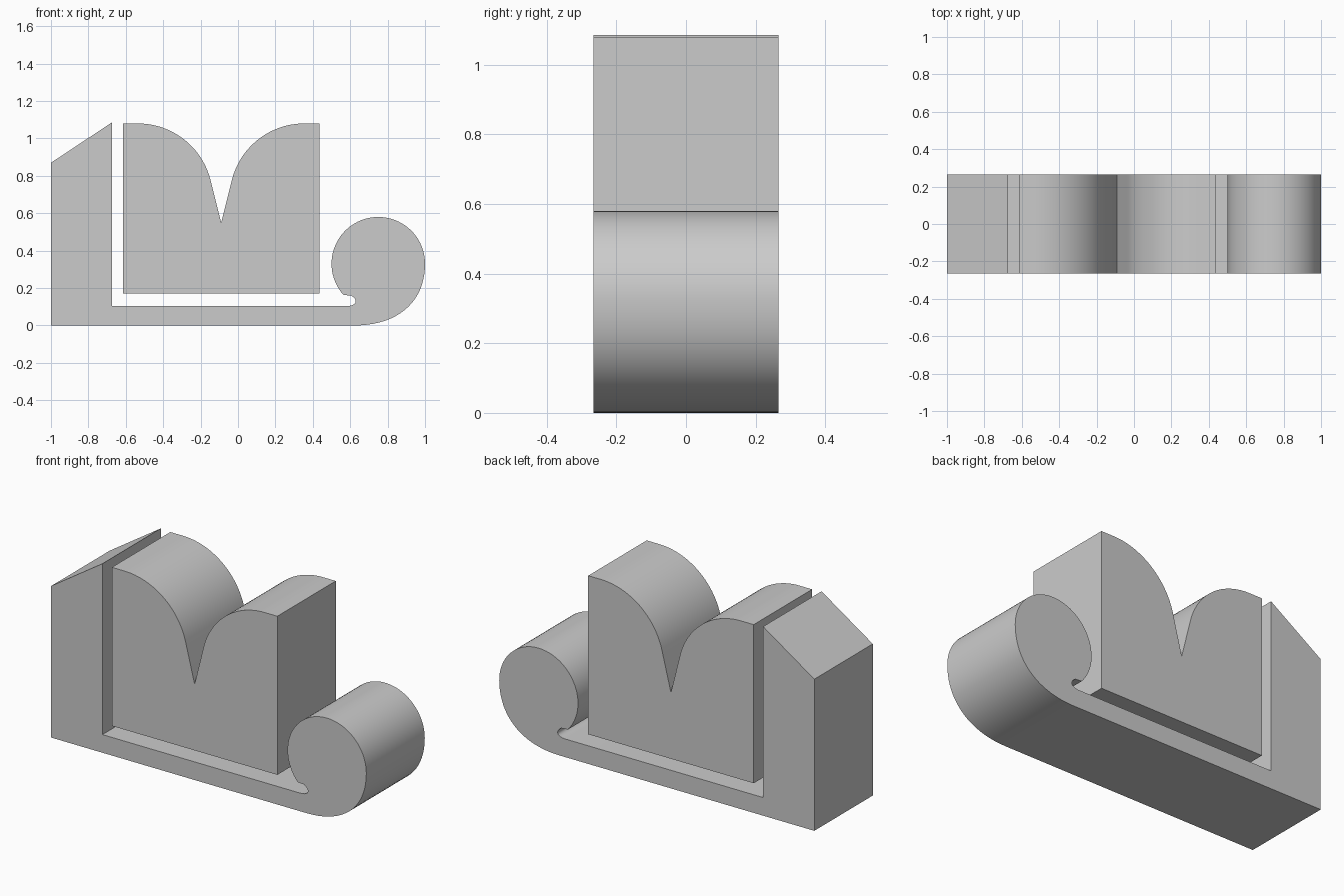
import bpy
import bmesh
from math import cos, sin, radians
from mathutils import Vector
from mathutils.geometry import interpolate_bezier

cube = bpy.data.objects.get("Cube")
if cube:
    bpy.data.objects.remove(cube, do_unlink=True)

DEPTH = 0.53

grey = bpy.data.materials.new("plain grey")
grey.use_nodes = True
grey.diffuse_color = (0.6, 0.6, 0.6, 1)
grey.node_tree.nodes["Principled BSDF"].inputs["Base Color"].default_value = (0.6, 0.6, 0.6, 1)


def arc(cx, cz, r, start, end, steps):
    """Points on a circle from start to end, in degrees."""
    angles = [radians(start + (end - start) * i / steps) for i in range(steps + 1)]
    return [(cx + r * cos(a), cz + r * sin(a)) for a in angles]


def bezier(a, b, c, d, steps):
    pts = interpolate_bezier(*[Vector((x, z, 0)) for x, z in (a, b, c, d)], steps)
    return [(p.x, p.y) for p in pts]


def extrude_profile(name, profile):
    """Front outline pushed through the full depth."""
    bm = bmesh.new()
    face = bm.faces.new([bm.verts.new((x, -DEPTH / 2, z)) for x, z in profile])
    moved = bmesh.ops.extrude_face_region(bm, geom=[face])["geom"]
    verts = [v for v in moved if isinstance(v, bmesh.types.BMVert)]
    bmesh.ops.translate(bm, verts=verts, vec=(0, DEPTH, 0))
    bmesh.ops.recalc_face_normals(bm, faces=bm.faces)
    mesh = bpy.data.meshes.new(name)
    bm.to_mesh(mesh)
    bm.free()
    mesh.materials.append(grey)
    obj = bpy.data.objects.new(name, mesh)
    bpy.context.collection.objects.link(obj)
    bpy.ops.object.select_all(action='DESELECT')
    obj.select_set(True)
    bpy.context.view_layer.objects.active = obj
    bpy.ops.object.shade_smooth_by_angle(angle=radians(30))
    return obj


# Base: slanted post on the right, thin floor, round scroll on the left
base = [(-1, 0)]
base += bezier((0.62, 0), (0.86, 0), (1, 0.13), (1, 0.33), 20)
base += arc(0.75, 0.33, 0.25, 0, 222, 48)[1:]
base += bezier((0.605, 0.16), (0.645, 0.135), (0.635, 0.104), (0.58, 0.104), 10)
base += [(-0.675, 0.104), (-0.675, 1.085), (-1, 0.87)]
extrude_profile("scroll_base", base)

# Block: rounded shoulders falling into a sharp notch, mirrored about its middle
MIDDLE = -0.09
half = [(-0.615, 0.17), (-0.615, 1.08)] + arc(-0.535, 0.68, 0.4, 90, 15, 24)
mirrored = [(2 * MIDDLE - x, z) for x, z in reversed(half)]
extrude_profile("notched_block", half + [(MIDDLE, 0.55)] + mirrored)
